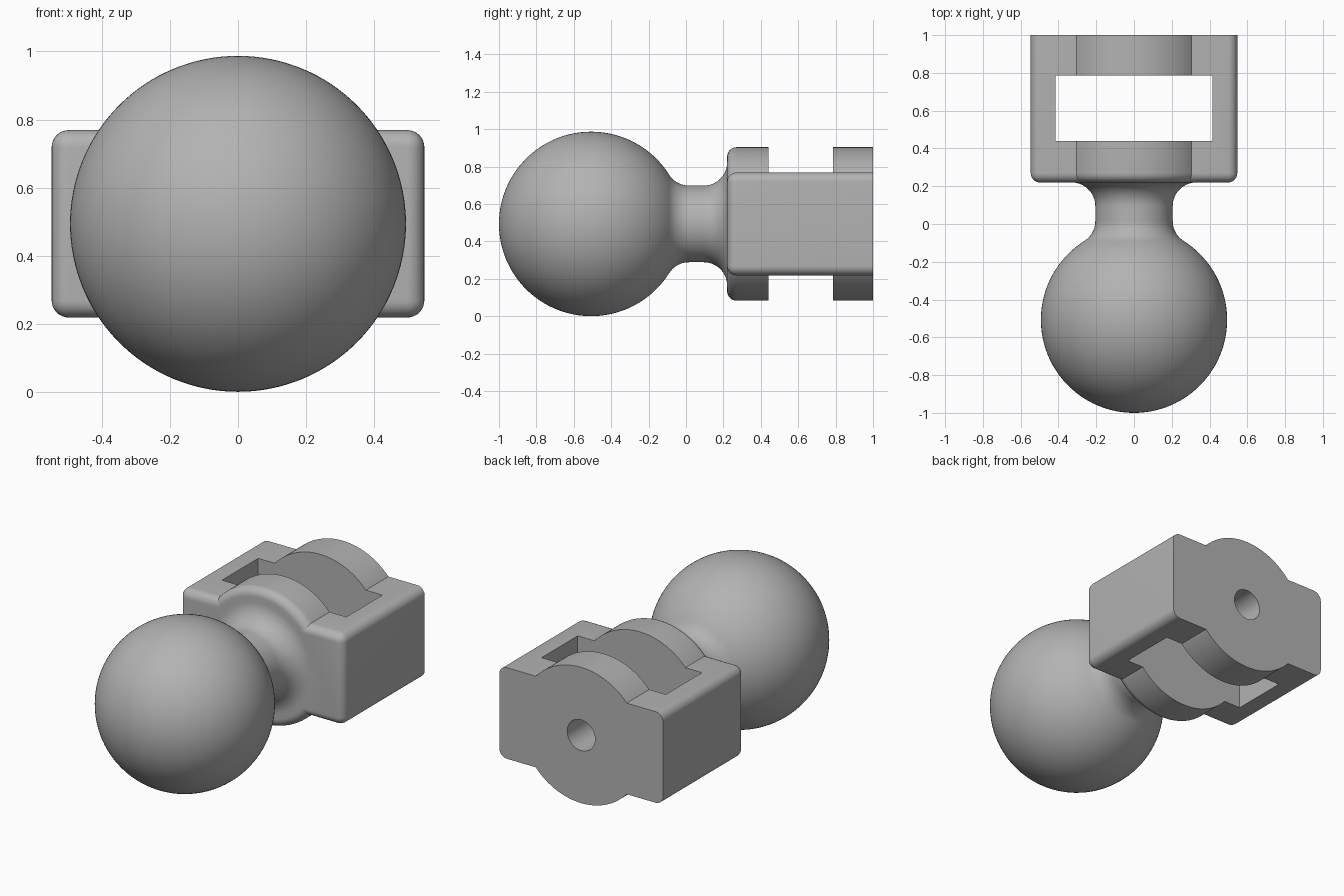
import bpy, bmesh
from math import sin, cos, pi, sqrt
from mathutils import Vector, Matrix

cube = bpy.data.objects.get("Cube")
if cube:
    bpy.data.objects.remove(cube, do_unlink=True)

grey = bpy.data.materials.new("plain grey")
grey.use_nodes = True
grey.diffuse_color = (0.45, 0.45, 0.45, 1)
grey.node_tree.nodes["Principled BSDF"].inputs["Base Color"].default_value = grey.diffuse_color

AXIS_Z = 0.494
BALL_R, BALL_Y = 0.493, -0.507
NECK_R, FILLET = 0.205, 0.125
FRONT, BACK = 0.22, 1.0
COLLAR_R, ROUND = 0.41, 0.05


def finish(name, bm):
    bmesh.ops.recalc_face_normals(bm, faces=bm.faces)
    mesh = bpy.data.meshes.new(name)
    bm.to_mesh(mesh)
    bm.free()
    mesh.materials.append(grey)
    obj = bpy.data.objects.new(name, mesh)
    bpy.context.collection.objects.link(obj)
    return obj


def box(name, x, y0, y1, z, rounding=0):
    bm = bmesh.new()
    bmesh.ops.create_cube(bm, size=1)
    for v in bm.verts:
        v.co = Vector((v.co.x * 2 * x, y0 + (v.co.y + 0.5) * (y1 - y0), AXIS_Z + v.co.z * 2 * z))
    if rounding:
        # the rear rim stays sharp
        edges = [e for e in bm.edges if any(v.co.y < y1 - 0.01 for v in e.verts)]
        bmesh.ops.bevel(bm, geom=edges, offset=rounding, segments=8, profile=0.5, affect='EDGES')
    return finish(name, bm)


def lathe(name, profile, steps=128):
    """Revolve (y, radius) points about the long axis."""
    bm = bmesh.new()
    verts = [bm.verts.new((r, y, AXIS_Z)) for y, r in profile]
    edges = [bm.edges.new(pair) for pair in zip(verts, verts[1:])]
    bmesh.ops.spin(bm, geom=verts + edges, cent=(0, 0, AXIS_Z), axis=(0, 1, 0),
                   angle=2 * pi, steps=steps, use_merge=True)
    bmesh.ops.remove_doubles(bm, verts=bm.verts, dist=0.0001)
    return finish(name, bm)


def arc(y, r, radius, start, end, n):
    """Arc in the (y, radius) plane, angles measured from +y."""
    angles = [start + (end - start) * i / n for i in range(n + 1)]
    return [(y + radius * cos(a), max(0, r + radius * sin(a))) for a in angles]


def combine(target, tool, operation):
    mod = target.modifiers.new(operation.lower(), 'BOOLEAN')
    mod.object, mod.operation, mod.solver = tool, operation, 'EXACT'
    bpy.context.view_layer.objects.active = target
    bpy.ops.object.modifier_apply(modifier=mod.name)
    bpy.data.objects.remove(tool, do_unlink=True)


# ball, filleted into the neck, which flares into the front of the housing
reach = sqrt((BALL_R + FILLET) ** 2 - (NECK_R + FILLET) ** 2)
tangent = math_angle = Vector((reach, NECK_R + FILLET)).angle_signed(Vector((1, 0)))
outline = arc(BALL_Y, 0, BALL_R, pi, tangent, 56)
outline += arc(BALL_Y + reach, NECK_R + FILLET, FILLET, pi + tangent, 1.5 * pi, 12)[1:]
outline += arc(FRONT - FILLET, NECK_R + FILLET, FILLET, 1.5 * pi, 2 * pi, 16)
outline += [(FRONT + 0.1, NECK_R + FILLET), (FRONT + 0.1, 0)]
ball_and_neck = lathe("ball_and_neck", outline)

# housing: rounded block joined with a round collar
housing = box("housing", 0.547, FRONT, BACK, 0.275, ROUND)
collar = lathe("collar", [(FRONT, 0)] + arc(FRONT + ROUND, COLLAR_R - ROUND, ROUND, pi, pi / 2, 8)
               + [(BACK, COLLAR_R), (BACK, 0)])
combine(housing, collar, 'UNION')

# slot right through the housing, and the bore in its rear wall
combine(housing, box("slot", 0.415, 0.44, 0.785, 0.6), 'DIFFERENCE')
bore = lathe("bore", [(0.6, 0), (0.6, 0.093), (1.1, 0.093), (1.1, 0)], 48)
combine(housing, bore, 'DIFFERENCE')

for obj in (ball_and_neck, housing):
    bpy.ops.object.select_all(action='DESELECT')
    obj.select_set(True)
    bpy.context.view_layer.objects.active = obj
    bpy.ops.object.shade_smooth_by_angle(angle=pi / 6)
